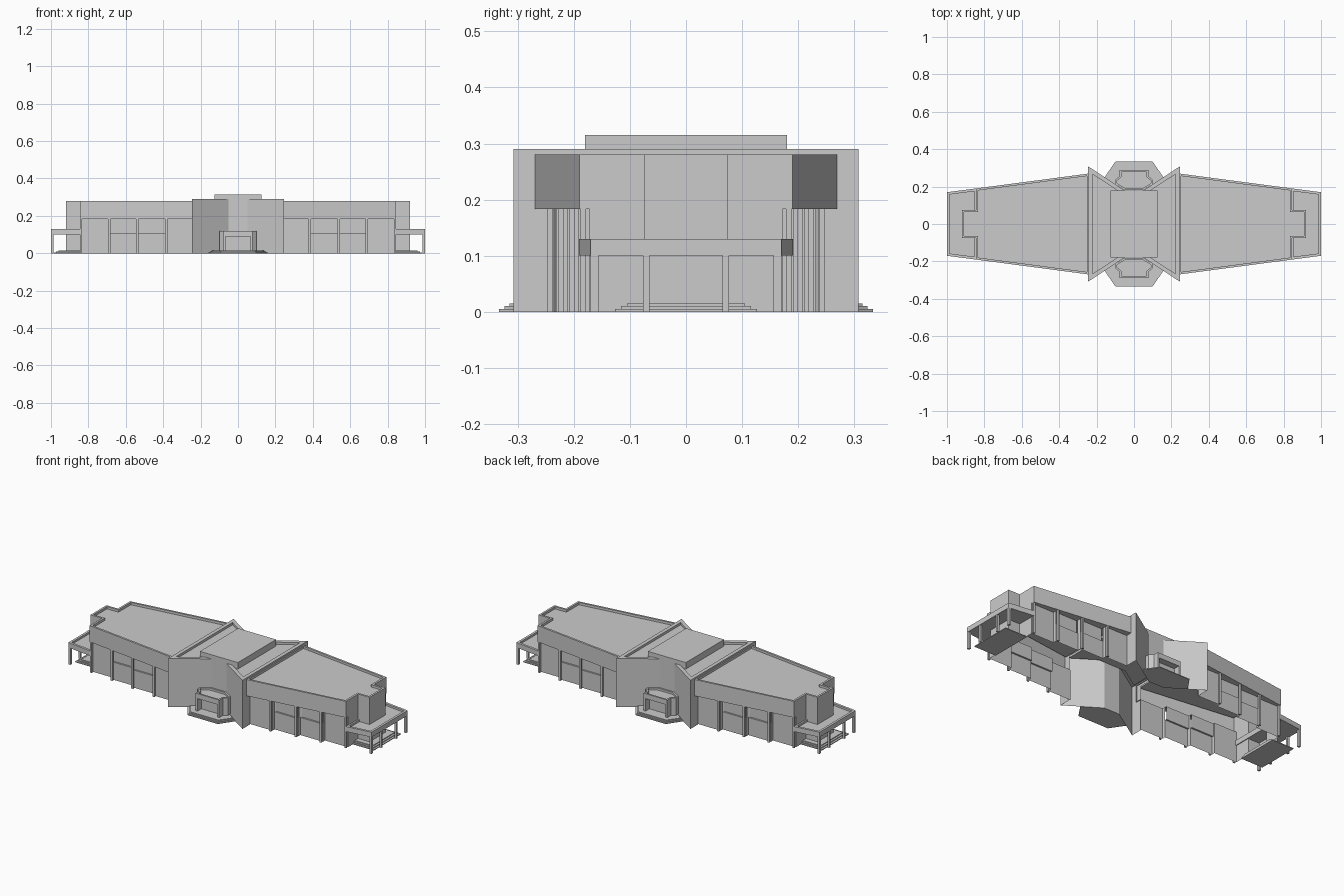
import bpy, bmesh
from mathutils import Vector

if "Cube" in bpy.data.objects:
    bpy.data.objects.remove(bpy.data.objects["Cube"])


def make(name, bm, mx=False, my=False):
    bmesh.ops.remove_doubles(bm, verts=bm.verts, dist=1e-5)
    bmesh.ops.recalc_face_normals(bm, faces=bm.faces)
    me = bpy.data.meshes.new(name)
    bm.to_mesh(me)
    bm.free()
    ob = bpy.data.objects.new(name, me)
    bpy.context.collection.objects.link(ob)
    if mx or my:
        m = ob.modifiers.new("mirror", 'MIRROR')
        m.use_axis = (mx, my, False)
        m.use_mirror_merge = False
    return ob


def face(bm, pts):
    return bm.faces.new([bm.verts.new(p) for p in pts])


def wall(bm, path, z0, z1, closed=False):
    """Vertical strip of faces along a plan path."""
    ends = path[1:] + path[:1] if closed else path[1:]
    for a, b in zip(path, ends):
        face(bm, [(*a, z0), (*b, z0), (*b, z1), (*a, z1)])


def inset(path, d):
    """Offset a counter-clockwise plan outline inwards."""
    out = []
    for i, p in enumerate(path):
        p, a, b = Vector(p), Vector(path[i - 1]), Vector(path[(i + 1) % len(path)])
        e, f = (p - a).normalized(), (b - p).normalized()
        n1, n2 = Vector((-e.y, e.x)), Vector((-f.y, f.x))
        out.append(tuple(p + (n1 + n2) * d / (1 + n1.dot(n2))))
    return out


def parapet(bm, outline, z, thick, depth):
    """Flat roof sunk behind a raised rim."""
    inner = inset(outline, thick)
    n = len(outline)
    for i in range(n):
        j = (i + 1) % n
        face(bm, [(*outline[i], z), (*outline[j], z), (*inner[j], z), (*inner[i], z)])
    wall(bm, inner, z - depth, z, True)
    face(bm, [(*p, z - depth) for p in inner])


def prism(bm, outline, z0, z1):
    wall(bm, outline, z0, z1, True)
    face(bm, [(*p, z0) for p in outline])
    face(bm, [(*p, z1) for p in outline])


def box(bm, x0, x1, y0, y1, z0, z1):
    prism(bm, [(x0, y0), (x1, y0), (x1, y1), (x0, y1)], z0, z1)


def edge_y(x):
    """Half depth of the tapering wing at x."""
    return 0.27 - 0.132 * (x - 0.24)


def flip(half):
    """Close a front half outline with its mirror in y."""
    return half + [(x, -y) for x, y in reversed(half)]


SOFFIT = 0.183
BAYS = [0.24, 0.39, 0.545, 0.695, 0.845]

# wing roof and overhanging upper storey
bm = bmesh.new()
half = [(0.24, -0.27), (0.845, -edge_y(0.845)), (0.845, -0.075), (0.92, -0.075)]
parapet(bm, flip(half), 0.28, 0.012, 0.014)
for s in (-1, 1):
    wall(bm, [(0.24, s * 0.27), (0.845, s * edge_y(0.845)), (0.845, s * 0.17)], SOFFIT, 0.28)
wall(bm, [(0.845, -0.17)] + flip(half)[2:6] + [(0.845, 0.17)], 0, 0.28)
make("wing_upper_storey", bm, mx=True)

# stepped ground floor walls with soffit strips
bm = bmesh.new()
for a, b in zip(BAYS, BAYS[1:]):
    y = -(edge_y(b) - 0.018)
    mid = 0.105
    back = y + (0.01 if a > 0.3 and b < 0.8 else 0)
    wall(bm, [(a, y), (b, y)], 0, mid)
    wall(bm, [(a, back), (b, back)], mid, SOFFIT)
    if back != y:
        face(bm, [(a, y, mid), (b, y, mid), (b, back, mid), (a, back, mid)])
    wall(bm, [(b, y), (b, y + 0.022)], 0, SOFFIT)
    face(bm, [(a, back, SOFFIT), (b, back, SOFFIT),
              (b, -edge_y(b), SOFFIT), (a, -edge_y(a), SOFFIT)])
make("wing_ground_floor_walls", bm, mx=True, my=True)

# slim columns along the wings
bm = bmesh.new()
for x in BAYS[1:]:
    y = -edge_y(x)
    box(bm, x - 0.012, x, y + 0.002, y + 0.012, 0, SOFFIT)
make("wing_columns", bm, mx=True, my=True)

# end terraces with rim
bm = bmesh.new()
deck = [(0.84, -edge_y(0.84)), (1.0, -0.17), (1.0, 0.17), (0.84, edge_y(0.84))]
parapet(bm, deck, 0.13, 0.014, 0.012)
wall(bm, deck, 0.1, 0.13, True)
face(bm, [(*p, 0.1) for p in deck])
make("end_terrace", bm, mx=True)

# terrace columns
bm = bmesh.new()
for y0, y1 in ((-0.17, -0.156), (-0.077, -0.065)):
    box(bm, 0.986, 0.999, y0, y1, 0, 0.1)
make("terrace_columns", bm, mx=True, my=True)

# steps at the wing ends
bm = bmesh.new()
for i in range(3):
    w = 0.127 - 0.011 * i
    box(bm, 0.84, 0.985 - 0.012 * i, -w, w, 0.005 * i, 0.005 * (i + 1))
make("end_steps", bm, mx=True)

# central hall: bow-tie plan with splayed walls
bm = bmesh.new()
hall = flip([(-0.245, -0.308), (-0.05, -0.18), (0.05, -0.18), (0.245, -0.308)])
parapet(bm, hall, 0.29, 0.022, 0.014)
for s in (-1, 1):
    wall(bm, [(x, s * y) for x, y in hall[:4]], 0, 0.29)
    for t in (-1, 1):
        wall(bm, [(t * 0.245, s * 0.308), (t * 0.245, s * 0.235)], 0, 0.29)
    wall(bm, [(s * 0.245, -0.235), (s * 0.245, 0.235)], 0.266, 0.29)
make("central_hall", bm)

# raised roof box
bm = bmesh.new()
box(bm, -0.125, 0.125, -0.18, 0.18, 0.276, 0.315)
make("roof_box", bm)

# entrance canopy with rim, piers and back wall
bm = bmesh.new()
canopy = [(-0.1, -0.213), (-0.1, -0.237), (-0.078, -0.255), (-0.078, -0.288),
          (0.078, -0.288), (0.078, -0.255), (0.1, -0.237), (0.1, -0.213),
          (0.05, -0.181), (-0.05, -0.181)]
parapet(bm, canopy, 0.12, 0.01, 0.012)
wall(bm, canopy, 0.09, 0.12, True)
face(bm, [(*p, 0.09) for p in canopy])
for s in (-1, 1):
    box(bm, s * 0.066, s * 0.078, -0.288, -0.25, 0.015, 0.09)
wall(bm, [canopy[0], canopy[1], canopy[2], (-0.078, -0.25),
          (0.078, -0.25), canopy[5], canopy[6], canopy[7]], 0.015, 0.09)
make("entrance_portal", bm, my=True)

# entrance steps
bm = bmesh.new()
for i in range(3):
    d = 0.009 * i
    steps = [(-0.1 + d / 2, -0.333 + d), (0.1 - d / 2, -0.333 + d), (0.157 - d, -0.25),
             (0.05, -0.181), (-0.05, -0.181), (-0.157 + d, -0.25)]
    prism(bm, steps, 0.005 * i, 0.005 * (i + 1))
make("entrance_steps", bm, my=True)
